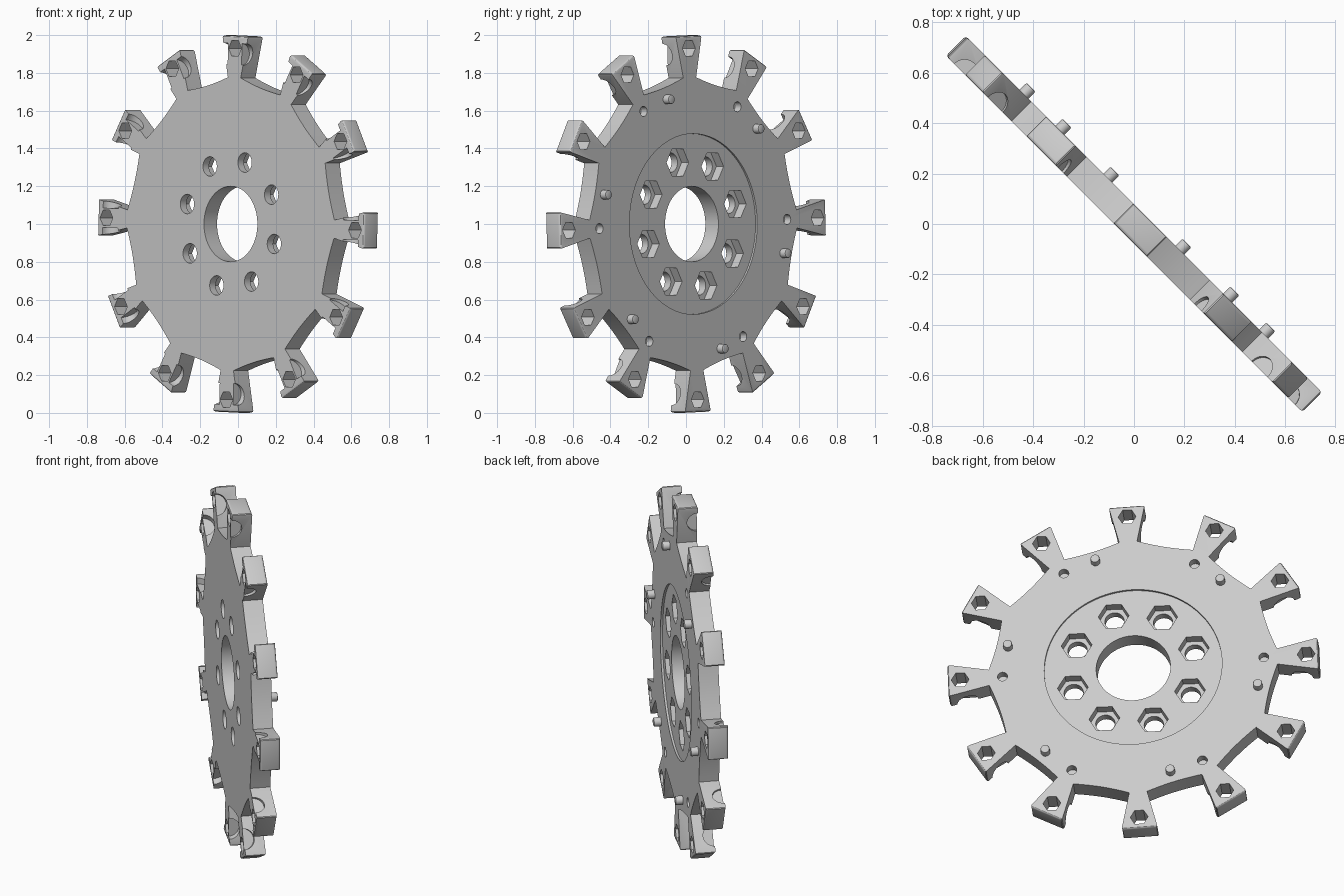
import bpy, bmesh, math
from mathutils import Matrix, Vector

if "Cube" in bpy.data.objects:
    bpy.data.objects.remove(bpy.data.objects["Cube"])

FRONT, BACK, TIP = -0.055, 0.055, 0.997
TILT = math.radians(2)
TEETH = [TILT + i * math.tau / 12 for i in range(12)]

grey = bpy.data.materials.new("plain_grey")
grey.use_nodes = True
grey.diffuse_color = (0.6, 0.6, 0.6, 1)
grey.node_tree.nodes["Principled BSDF"].inputs["Base Color"].default_value = (0.6, 0.6, 0.6, 1)

# Wheel axis lies level, halfway between +x and +y
h = math.sqrt(0.5)
PLACE = Matrix(((-h, 0, h, 0), (h, 0, h, 0), (0, 1, 0, 1), (0, 0, 0, 1)))


def polar(r, a, z=0.0):
    return Vector((r * math.cos(a), r * math.sin(a), z))


def make_object(name, bm):
    bmesh.ops.recalc_face_normals(bm, faces=bm.faces)
    mesh = bpy.data.meshes.new(name)
    bm.to_mesh(mesh)
    bm.free()
    mesh.materials.append(grey)
    obj = bpy.data.objects.new(name, mesh)
    bpy.context.collection.objects.link(obj)
    return obj


def add_prism(bm, sides, radius, z0, z1, centre=(0, 0, 0), turn=0.0):
    """Prism along the wheel axis."""
    m = (Matrix.Translation(Vector(centre) + Vector((0, 0, (z0 + z1) / 2)))
         @ Matrix.Rotation(turn, 4, 'Z'))
    bmesh.ops.create_cone(bm, cap_ends=True, segments=sides, radius1=radius,
                          radius2=radius, depth=z1 - z0, matrix=m)


def cut(target, name, bm):
    cutter = make_object(name, bm)
    mod = target.modifiers.new(name, 'BOOLEAN')
    mod.operation, mod.solver, mod.object = 'DIFFERENCE', 'EXACT', cutter
    bpy.context.view_layer.objects.active = target
    bpy.ops.object.modifier_apply(modifier=name)
    bpy.data.objects.remove(cutter)


# Disc outline with flared teeth and shallow hollows between them
outline = []
neck = math.atan2(0.048, 0.775)
for a in TEETH:
    rot = Matrix.Rotation(a, 4, 'Z')
    outline += [rot @ Vector((TIP, -0.097, 0)), rot @ Vector((TIP, 0.097, 0))]
    for k in range(11):
        s = k / 10
        r = 0.777 - 0.024 * (1 - (2 * s - 1) ** 2)
        outline.append(polar(r, a + neck + s * (math.tau / 12 - 2 * neck)))

bm = bmesh.new()
face = bm.faces.new([bm.verts.new((p.x, p.y, FRONT)) for p in outline])
ext = bmesh.ops.extrude_face_region(bm, geom=[face])
bmesh.ops.translate(bm, vec=(0, 0, BACK - FRONT),
                    verts=[v for v in ext["geom"] if isinstance(v, bmesh.types.BMVert)])
tips = [e for e in bm.edges if all(v.co.xy.length > 0.95 for v in e.verts)]
bmesh.ops.bevel(bm, geom=tips, offset=0.013, segments=3, profile=0.5, affect='EDGES')
wheel = make_object("toothed_wheel", bm)

# Shallow round recess on the back
bm = bmesh.new()
add_prism(bm, 96, 0.478, 0.043, 0.2)
cut(wheel, "recess_cutter", bm)

# Centre bore, bolt holes, dowel sockets and hexagonal tooth holes
bm = bmesh.new()
add_prism(bm, 64, 0.2, -0.2, 0.2)
bolts = [polar(0.342, math.radians(18) + i * math.tau / 8) for i in range(8)]
for c in bolts:
    add_prism(bm, 24, 0.052, -0.2, 0.2, c)
for a in TEETH:
    add_prism(bm, 6, 0.048, -0.2, 0.2, polar(0.931, a), math.pi / 2)
for a in TEETH[::2]:
    add_prism(bm, 20, 0.027, 0.01, 0.2, polar(0.703, a))
cut(wheel, "hole_cutter", bm)

# Hexagonal nut pockets on the back
bm = bmesh.new()
for c in bolts:
    add_prism(bm, 6, 0.083, -0.01, 0.2, c, math.pi / 2)
cut(wheel, "nut_cutter", bm)

# Half-round pockets in both flanks of every tooth, open to the front
bm = bmesh.new()
for a in TEETH:
    for side in (-1, 1):
        m = (Matrix.Rotation(a, 4, 'Z') @ Matrix.Translation((0.9, side * 0.102, FRONT))
             @ Matrix.Rotation(math.pi / 2, 4, 'X'))
        bmesh.ops.create_cone(bm, cap_ends=True, segments=32, radius1=0.057,
                              radius2=0.057, depth=0.1, matrix=m)
cut(wheel, "flank_cutter", bm)

# Dowel pegs on the back
bm = bmesh.new()
for i in range(6):
    c = polar(0.69, math.radians(47) + i * math.tau / 6)
    add_prism(bm, 20, 0.025, 0.03, 0.095, c)
rims = [e for e in bm.edges if all(v.co.z > 0.09 for v in e.verts)]
bmesh.ops.bevel(bm, geom=rims, offset=0.006, segments=2, profile=0.5, affect='EDGES')
pegs = make_object("dowel_pegs", bm)

# Stand both parts upright and shade them
for obj in (wheel, pegs):
    obj.data.transform(PLACE)
    bpy.ops.object.select_all(action='DESELECT')
    obj.select_set(True)
    bpy.context.view_layer.objects.active = obj
    bpy.ops.object.shade_smooth_by_angle(angle=math.radians(30))
